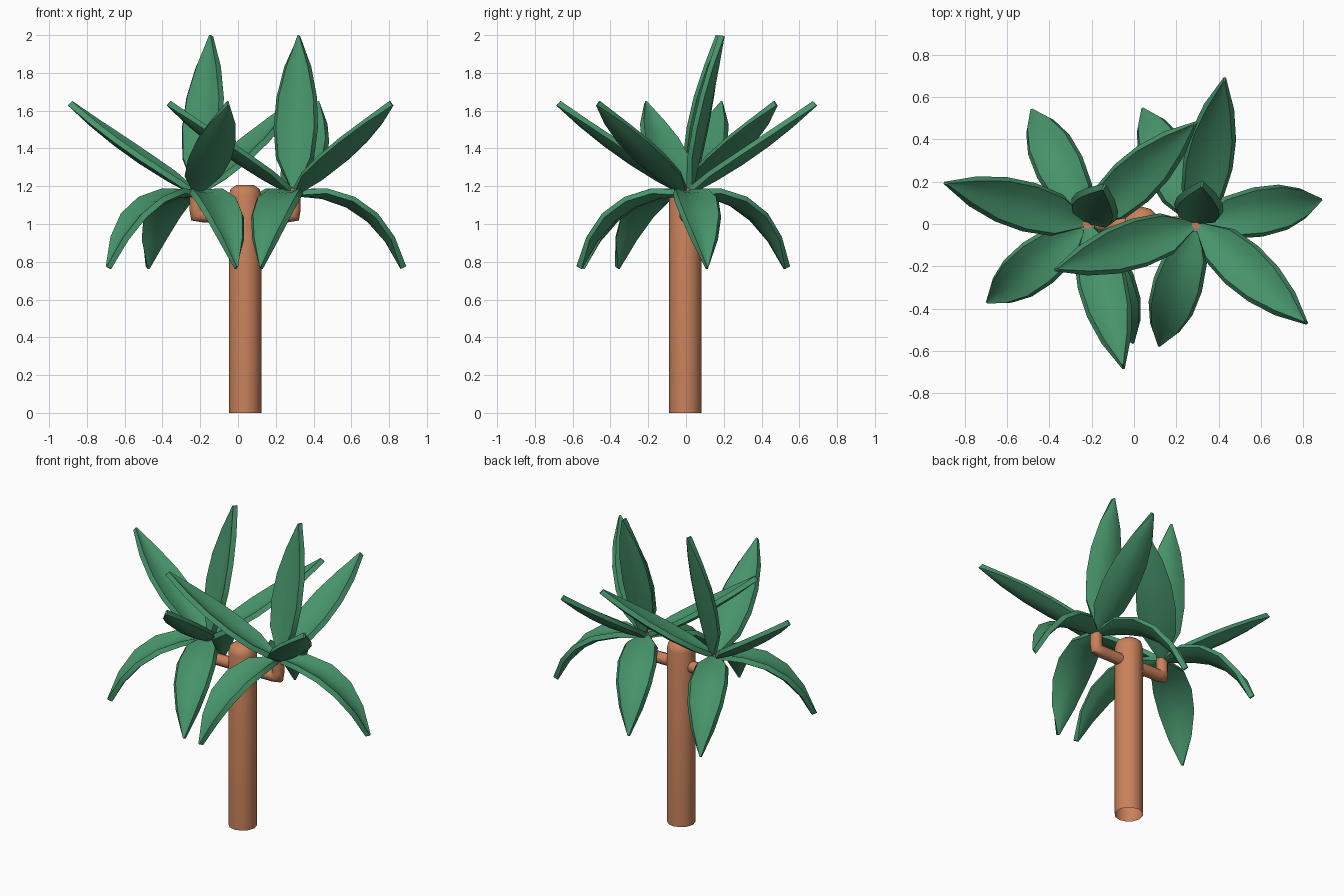
import bpy, bmesh, math
from mathutils import Vector

if "Cube" in bpy.data.objects:
    bpy.data.objects.remove(bpy.data.objects["Cube"])


def material(name, rgb):
    m = bpy.data.materials.new(name)
    m.diffuse_color = (*rgb, 1)
    m.use_nodes = True
    m.node_tree.nodes["Principled BSDF"].inputs["Base Color"].default_value = m.diffuse_color
    return m


BARK = material("bark_brown", (0.58, 0.22, 0.105))
GREEN = material("leaf_green", (0.062, 0.295, 0.145))


def finish(name, bm, mat, angle):
    bmesh.ops.recalc_face_normals(bm, faces=bm.faces)
    me = bpy.data.meshes.new(name)
    bm.to_mesh(me)
    bm.free()
    me.materials.append(mat)
    ob = bpy.data.objects.new(name, me)
    bpy.context.collection.objects.link(ob)
    bpy.ops.object.select_all(action='DESELECT')
    ob.select_set(True)
    bpy.context.view_layer.objects.active = ob
    bpy.ops.object.shade_smooth_by_angle(angle=math.radians(angle))
    return ob


def skin(bm, rings, cap_start=True):
    """Bridge equal closed rings and cap the ends."""
    vs = [[bm.verts.new(p) for p in r] for r in rings]
    n = len(vs[0])
    for a, b in zip(vs, vs[1:]):
        for i in range(n):
            j = (i + 1) % n
            bm.faces.new((a[i], a[j], b[j], b[i]))
    if cap_start:
        bm.faces.new(vs[0])
    bm.faces.new(vs[-1])


# trunk: round post, rounded top, open underneath
CX = 0.0375
bm = bmesh.new()
skin(bm, [[(CX + r * math.cos(k * math.tau / 12), -0.004 + r * math.sin(k * math.tau / 12), z)
           for k in range(12)]
          for r, z in ((0.086, 0), (0.086, 1.15), (0.077, 1.185), (0.045, 1.207))], False)
finish("trunk", bm, BARK, 50)


# branches: elbow tubes swept sideways then up
def branch(name, x):
    s = 1 if x > CX else -1
    R = 0.037
    path = [((CX, 1.046), 0), ((x - s * 0.03, 1.046), 0), ((x - s * 0.004, 1.05), 45),
            ((x, 1.076), 90), ((x, 1.19), 90)]
    bm = bmesh.new()
    rings = []
    for (px, pz), deg in path:
        a = math.radians(deg)
        r = R * (1.2 if deg == 45 else 1)
        nx, nz = -s * math.sin(a), math.cos(a)
        rings.append([(px + nx * r * math.cos(t), R * math.sin(t), pz + nz * r * math.cos(t))
                      for t in (k * math.tau / 10 for k in range(10))])
    skin(bm, rings)
    finish(name, bm, BARK, 50)


# leaf: arched spine (reach, height), channel cross-section with a splayed thick rim
BASE = 1.185
KINDS = {
    "drooping": ((0.42, 0.0), (0.605, -0.41)),
    "raised": ((0.37, 0.175), (0.685, 0.465)),
    "upright": ((0.10, 0.40), (0.175, 0.815)),
}
OUTLINE = [(0, 0.012), (0.2, 0.085), (0.4, 0.102), (0.6, 0.092), (0.8, 0.056), (1, 0.004)]
THICK, CUP = 0.032, 0.3


def leaf(name, x, kind, deg):
    c, e = (Vector(p) for p in KINDS[kind])
    a = math.radians(deg)
    out = Vector((math.cos(a), math.sin(a), 0))
    side = Vector((-math.sin(a), math.cos(a), 0))
    up = Vector((0, 0, 1))
    rings = []
    for t, w in OUTLINE:
        p = 2 * t * (1 - t) * c + t * t * e
        d = ((1 - t) * c + t * (e - c)).normalized()
        pos = Vector((x, 0, BASE)) + out * p.x + up * p.y
        nrm = up * d.x - out * d.y
        splay = 2 * CUP * min(1, w / 0.05)
        top, under = [], []
        for u in (-1, -0.5, 0, 0.5, 1):
            q = pos + side * (w * u) + nrm * (CUP * w * u * u)
            q -= nrm * (0.006 * (1 - t))
            top.append(q)
            under.append(q - (nrm - side * (splay * u)).normalized() * THICK)
        rings.append(top + under[::-1])
    bm = bmesh.new()
    skin(bm, rings)
    finish(name, bm, GREEN, 40)


# two crowns: headings of each leaf seen from above
CROWNS = {
    "left": (-0.22, {"raised": (164, 284, 43), "drooping": (116, 218, 291), "upright": (66,)}),
    "right": (0.295, {"raised": (318, 79, 198), "drooping": (11, 253, 115), "upright": (82,)}),
}
for label, (x, groups) in CROWNS.items():
    branch(label + "_branch", x)
    for kind, headings in groups.items():
        for i, deg in enumerate(headings):
            leaf(f"{label}_{kind}_leaf_{i + 1}", x, kind, deg)
